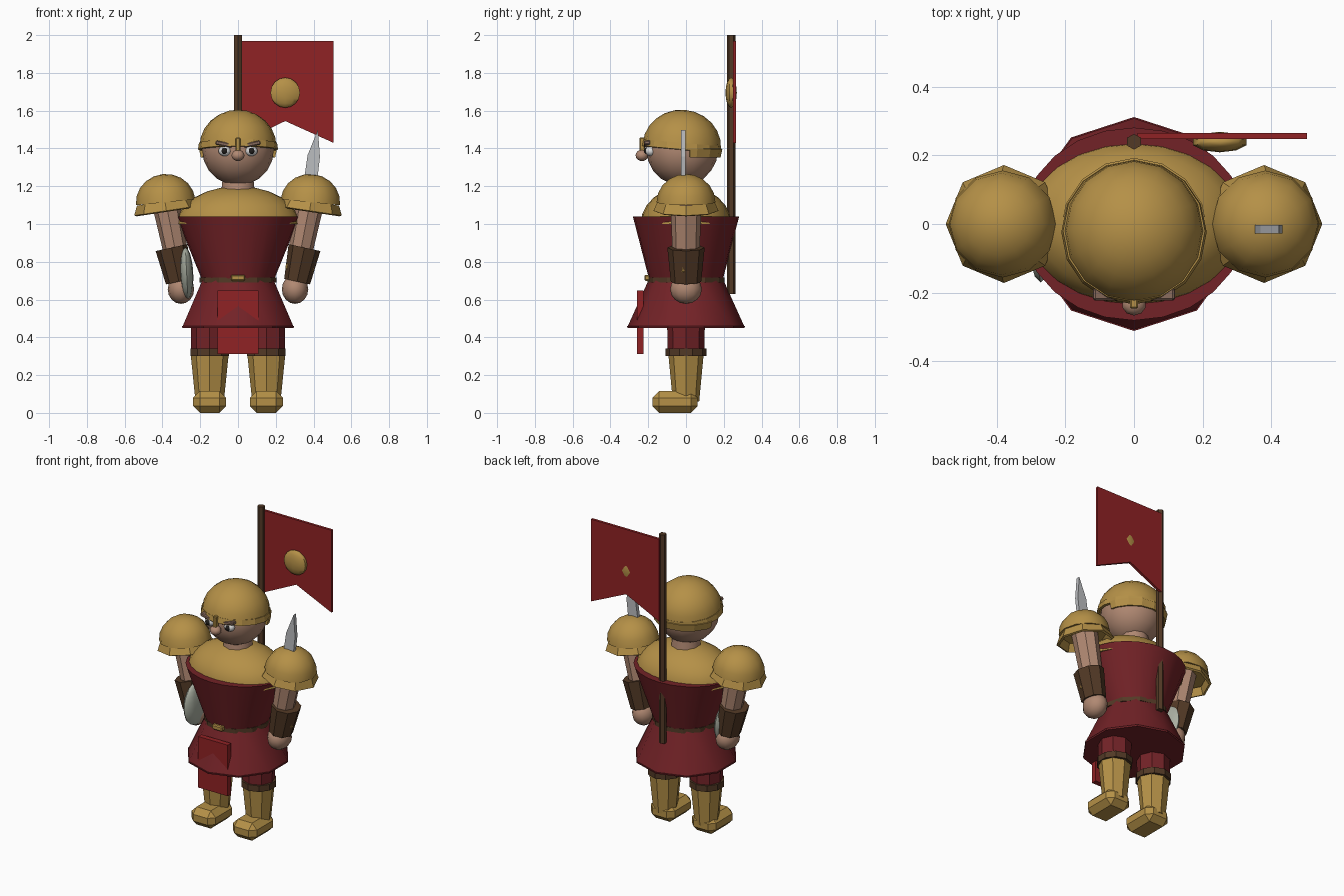
import bpy, bmesh, math
from mathutils import Vector, Matrix

old = bpy.data.objects.get("Cube")
if old:
    bpy.data.objects.remove(old, do_unlink=True)


def material(name, r, g, b):
    m = bpy.data.materials.new(name)
    m.use_nodes = True
    m.diffuse_color = (r, g, b, 1)
    m.node_tree.nodes["Principled BSDF"].inputs["Base Color"].default_value = (r, g, b, 1)
    return m


GOLD = material("gold", .46, .28, .063)
RED = material("dark red", .17, .016, .02)
FLAG = material("bright red", .28, .016, .018)
SKIN = material("skin", .44, .25, .17)
BROWN = material("brown leather", .085, .041, .019)
STEEL = material("steel", .5, .51, .53)
SHIELD = material("pale shield", .4, .43, .36)
TAUPE = material("brow taupe", .25, .15, .11)
WHITE = material("eye white", .75, .75, .75)
BLACK = material("pupil black", .015, .013, .012)


def finish(bm, name, mat, matrix, smooth=None):
    bm.transform(matrix)
    bmesh.ops.recalc_face_normals(bm, faces=bm.faces)
    mesh = bpy.data.meshes.new(name)
    bm.to_mesh(mesh)
    bm.free()
    mesh.materials.append(mat)
    ob = bpy.data.objects.new(name, mesh)
    bpy.context.collection.objects.link(ob)
    if smooth:
        bpy.ops.object.select_all(action='DESELECT')
        ob.select_set(True)
        bpy.context.view_layer.objects.active = ob
        bpy.ops.object.shade_smooth_by_angle(angle=math.radians(smooth))
    return ob


def place(loc, scale=(1, 1, 1), rx=0, ry=0):
    return (Matrix.Translation(loc) @ Matrix.Rotation(ry, 4, 'Y')
            @ Matrix.Rotation(rx, 4, 'X') @ Matrix.Diagonal((*scale, 1)))


def ball(name, mat, loc, radii, u=16, v=10, dome=False, rx=0, ry=0):
    bm = bmesh.new()
    bmesh.ops.create_uvsphere(bm, u_segments=u, v_segments=v, radius=1)
    if dome:
        geom = bm.verts[:] + bm.edges[:] + bm.faces[:]
        bmesh.ops.bisect_plane(bm, geom=geom, dist=1e-4, plane_co=(0, 0, 0),
                               plane_no=(0, 0, 1), clear_inner=True)
        bmesh.ops.holes_fill(bm, edges=bm.edges[:], sides=0)
    return finish(bm, name, mat, place(loc, radii, rx, ry), 50)


def tube(name, mat, p0, p1, r0, r1, n=8, squash=1, smooth=None):
    """Tapered prism from p0 to p1; squash scales its depth."""
    p0, p1 = Vector(p0), Vector(p1)
    d = p1 - p0
    bm = bmesh.new()
    bmesh.ops.create_cone(bm, cap_ends=True, segments=n, radius1=r0, radius2=r1, depth=d.length)
    turn = Vector((0, 0, 1)).rotation_difference(d).to_matrix().to_4x4()
    return finish(bm, name, mat, Matrix.Translation((p0 + p1) / 2) @ turn
                  @ Matrix.Diagonal((1, squash, 1, 1)), smooth)


def box(name, mat, loc, size, ry=0, bevel=0):
    bm = bmesh.new()
    bmesh.ops.create_cube(bm, size=1)
    bm.transform(Matrix.Diagonal((*size, 1)))
    if bevel:
        bmesh.ops.bevel(bm, geom=bm.edges[:], offset=bevel, segments=1, affect='EDGES')
    return finish(bm, name, mat, place(loc, ry=ry))


def plate(name, mat, outline, depth, loc, ry=0):
    """Outline in x and z, given thickness along y."""
    bm = bmesh.new()
    face = bm.faces.new([bm.verts.new((x, -depth / 2, z)) for x, z in outline])
    out = bmesh.ops.extrude_face_region(bm, geom=[face])["geom"]
    bmesh.ops.translate(bm, vec=(0, depth, 0), verts=[e for e in out if isinstance(e, bmesh.types.BMVert)])
    return finish(bm, name, mat, place(loc, ry=ry))


def band(name, mat, loc, radii, h, r0, r1, n=16, rx=0, ry=0, back_only=False):
    """Open flared ring with a little thickness."""
    bm = bmesh.new()
    bmesh.ops.create_cone(bm, cap_ends=False, segments=n, radius1=r0, radius2=r1, depth=h)
    if back_only:
        geom = bm.verts[:] + bm.edges[:] + bm.faces[:]
        bmesh.ops.bisect_plane(bm, geom=geom, plane_co=(0, .04, 0), plane_no=(0, 1, 0), clear_inner=True)
    ob = finish(bm, name, mat, place(loc, radii, rx, ry))
    mod = ob.modifiers.new("thickness", 'SOLIDIFY')
    mod.thickness = .015
    return ob


# Torso and skirt
tube("skirt", RED, (0, 0, .455), (0, 0, .71), .31, .195, 10, smooth=45)
tube("skirt_hem", RED, (0, 0, .45), (0, 0, .46), .31, .312, 10)
tunic = tube("tunic", RED, (0, 0, .69), (0, 0, 1.04), .185, .327, 24, .86, 40)
for v in tunic.data.vertices:
    if v.co.z < .8:
        v.co.y *= 1.2
ball("chest_dome", GOLD, (0, 0, 1.0), (.325, .24, .2), 24, 12, dome=True)
tube("belt", BROWN, (0, 0, .69), (0, 0, .718), .203, .203, 12)
box("belt_buckle", GOLD, (0, -.205, .715), (.075, .03, .032), bevel=.006)
box("front_flap", FLAG, (0, -.243, .48), (.215, .034, .335))

# Head, face and helmet
tube("neck", SKIN, (0, 0, 1.15), (0, 0, 1.25), .095, .085, 10, smooth=40)
ball("head", SKIN, (0, -.02, 1.395), (.19, .19, .192))
ball("nose", SKIN, (0, -.233, 1.363), (.036, .034, .03), 10, 8)
ball("helmet", GOLD, (0, -.022, 1.41), (.204, .208, .195), 16, 12, dome=True, rx=-.08)
band("helmet_rim", GOLD, (0, -.022, 1.412), (1, 1, 1), .035, .212, .207, rx=-.09)
band("neck_guard", GOLD, (0, -.022, 1.378), (1, 1, 1), .045, .19, .2, back_only=True)
box("nose_guard", GOLD, (0, -.232, 1.417), (.024, .03, .08), bevel=.005)

# Parts on both sides
for side, s in (("left", 1), ("right", -1)):
    ball(side + "_eye", WHITE, (.07 * s, -.187, 1.387), (.034, .03, .028), 12, 8)
    ball(side + "_pupil", BLACK, (.072 * s, -.209, 1.387), (.017, .014, .017), 8, 6)
    box(side + "_brow", TAUPE, (.075 * s, -.205, 1.423), (.09, .035, .022), -.2 * s, .005)

    # Leg
    x = .15 * s
    tube(side + "_thigh", RED, (x, 0, .33), (x, 0, .5), .098, .1)
    tube(side + "_knee_band", BROWN, (x, 0, .302), (x, 0, .342), .108, .108, 10)
    tube(side + "_shin", GOLD, (x, 0, .06), (x, 0, .305), .075, .1, squash=.93)
    box(side + "_foot", GOLD, (x, -.058, .058), (.175, .24, .116), bevel=.036)

    # Arm
    tube(side + "_arm", SKIN, (.31 * s, 0, .75), (.385 * s, 0, 1.13), .06, .075, squash=1.12)
    tube(side + "_bracer", BROWN, (.313 * s, 0, .695), (.352 * s, 0, .875), .07, .086, squash=1.15)
    ball(side + "_hand", SKIN, (.302 * s, 0, .655), (.07, .084, .078), 12, 8)

    # Shoulder pad
    pad = (.383 * s, 0, 1.115)
    ball(side + "_shoulder_pad", GOLD, pad, (.158, .156, .15), 12, 10, dome=True, ry=.1 * s)
    band(side + "_shoulder_rim", GOLD, (.383 * s, 0, 1.095), (1, 1, 1), .05, .172, .15, 8, ry=.15 * s)

# Sword carried along the left arm
blade = [(-.042, 0), (.042, 0), (.036, .6), (.008, .74), (-.03, .6)]
plate("sword_blade", STEEL, blade, .025, (.325, -.015, .765), .122)
box("sword_guard", GOLD, (.327, -.005, .768), (.15, .04, .038), .122, .008)

# Small shield at the right hand
ball("shield", SHIELD, (-.272, -.04, .74), (.035, .13, .135), 12, 12, ry=-.05)

# Banner on the back
tube("banner_pole", BROWN, (0, .24, .63), (0, .24, 2), .023, .023, 6)
cloth = [(.01, 1.97), (.505, 1.97), (.505, 1.43), (.25, 1.545), (.01, 1.43)]
plate("banner_cloth", FLAG, cloth, .017, (0, .257, 0))
ball("banner_disc", GOLD, (.25, .239, 1.695), (.082, .03, .08), 10, 8)
